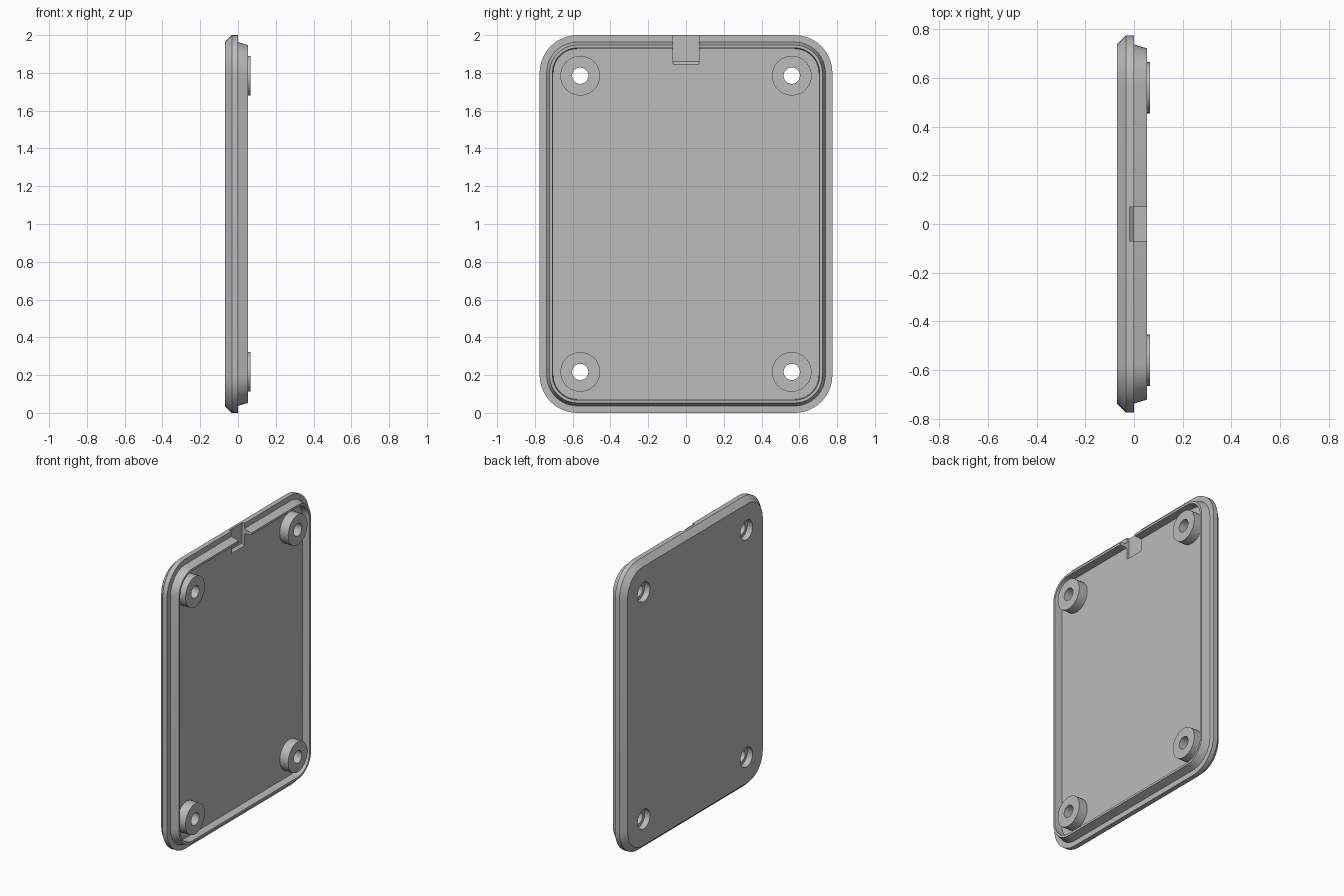
import bpy, bmesh
from math import sin, cos, pi

if "Cube" in bpy.data.objects:
    bpy.data.objects.remove(bpy.data.objects["Cube"])

HALF_W, HALF_H, CORNER = 0.775, 1.0, 0.2
NOTCH_HALF = 0.07

grey = bpy.data.materials.new("light grey plastic")
grey.use_nodes = True
colour = (0.5, 0.5, 0.5, 1)
grey.diffuse_color = colour
grey.node_tree.nodes["Principled BSDF"].inputs["Base Color"].default_value = colour


def make_object(name, bm):
    bmesh.ops.recalc_face_normals(bm, faces=bm.faces)
    mesh = bpy.data.meshes.new(name)
    bm.to_mesh(mesh)
    bm.free()
    mesh.materials.append(grey)
    obj = bpy.data.objects.new(name, mesh)
    bpy.context.collection.objects.link(obj)
    return obj


def rounded_loop(inset, x, steps=12):
    """Rounded rectangle in the upright plane, inset from the outer edge."""
    r = CORNER - inset
    points = []
    for k, (sy, sz) in enumerate([(1, 1), (-1, 1), (-1, -1), (1, -1)]):
        for i in range(steps + 1):
            a = (k + i / steps) * pi / 2
            points.append((x, sy * (HALF_W - CORNER) + r * cos(a),
                           HALF_H + sz * (HALF_H - CORNER) + r * sin(a)))
    return points


def circle_loop(radius, x, y, z, steps=40):
    return [(x, y + radius * cos(2 * pi * i / steps),
             z + radius * sin(2 * pi * i / steps)) for i in range(steps)]


def loft(name, loops, closed=False):
    """Skin a series of loops, capping the ends unless it closes on itself."""
    bm = bmesh.new()
    rings = [[bm.verts.new(p) for p in loop] for loop in loops]
    pairs = list(zip(rings, rings[1:]))
    if closed:
        pairs.append((rings[-1], rings[0]))
    else:
        bm.faces.new(rings[0])
        bm.faces.new(rings[-1])
    for a, b in pairs:
        for i in range(len(a)):
            j = (i + 1) % len(a)
            bm.faces.new((a[i], a[j], b[j], b[i]))
    return make_object(name, bm)


def smooth(obj):
    bpy.ops.object.select_all(action='DESELECT')
    obj.select_set(True)
    bpy.context.view_layer.objects.active = obj
    bpy.ops.object.shade_smooth_by_angle(angle=pi / 6)


# Cover plate: chamfered back, flat rim, tapered lip and recessed floor
profile = [(0.037, -0.07), (0, -0.033), (0, 0), (0.037, 0),
           (0.053, 0.053), (0.068, 0.053), (0.072, 0)]
plate = loft("cover_plate", [rounded_loop(d, x) for d, x in profile])

# Screw bosses and the stepped holes behind them
cutters = []
for side, y in (("right", 0.56), ("left", -0.56)):
    for level, z in (("lower", 0.217), ("upper", 1.785)):
        tube = [(0.105, 0), (0.105, 0.065), (0.043, 0.065), (0.043, 0)]
        boss = loft(f"{level}_{side}_screw_boss",
                    [circle_loop(r, x, y, z) for r, x in tube], closed=True)
        smooth(boss)
        hole = [(0.067, -0.1), (0.067, -0.03), (0.043, -0.03), (0.043, 0.1)]
        cutters.append(loft("hole_cutter",
                            [circle_loop(r, x, y, z) for r, x in hole]))

# Notch through the top of the lip, with a sloped lower end
notch = [(-0.018, 2.1), (-0.018, 1.86), (0.018, 1.83), (0.1, 1.83), (0.1, 2.1)]
cutters.append(loft("notch_cutter",
                    [[(x, y, z) for x, z in notch] for y in (-NOTCH_HALF, NOTCH_HALF)]))

# Apply the cuts
for cutter in cutters:
    mod = plate.modifiers.new("cut", 'BOOLEAN')
    mod.operation = 'DIFFERENCE'
    mod.solver = 'EXACT'
    mod.object = cutter
bpy.context.view_layer.update()
cut_mesh = bpy.data.meshes.new_from_object(
    plate.evaluated_get(bpy.context.evaluated_depsgraph_get()))
plate.modifiers.clear()
plate.data = cut_mesh
for cutter in cutters:
    bpy.data.objects.remove(cutter)
smooth(plate)
